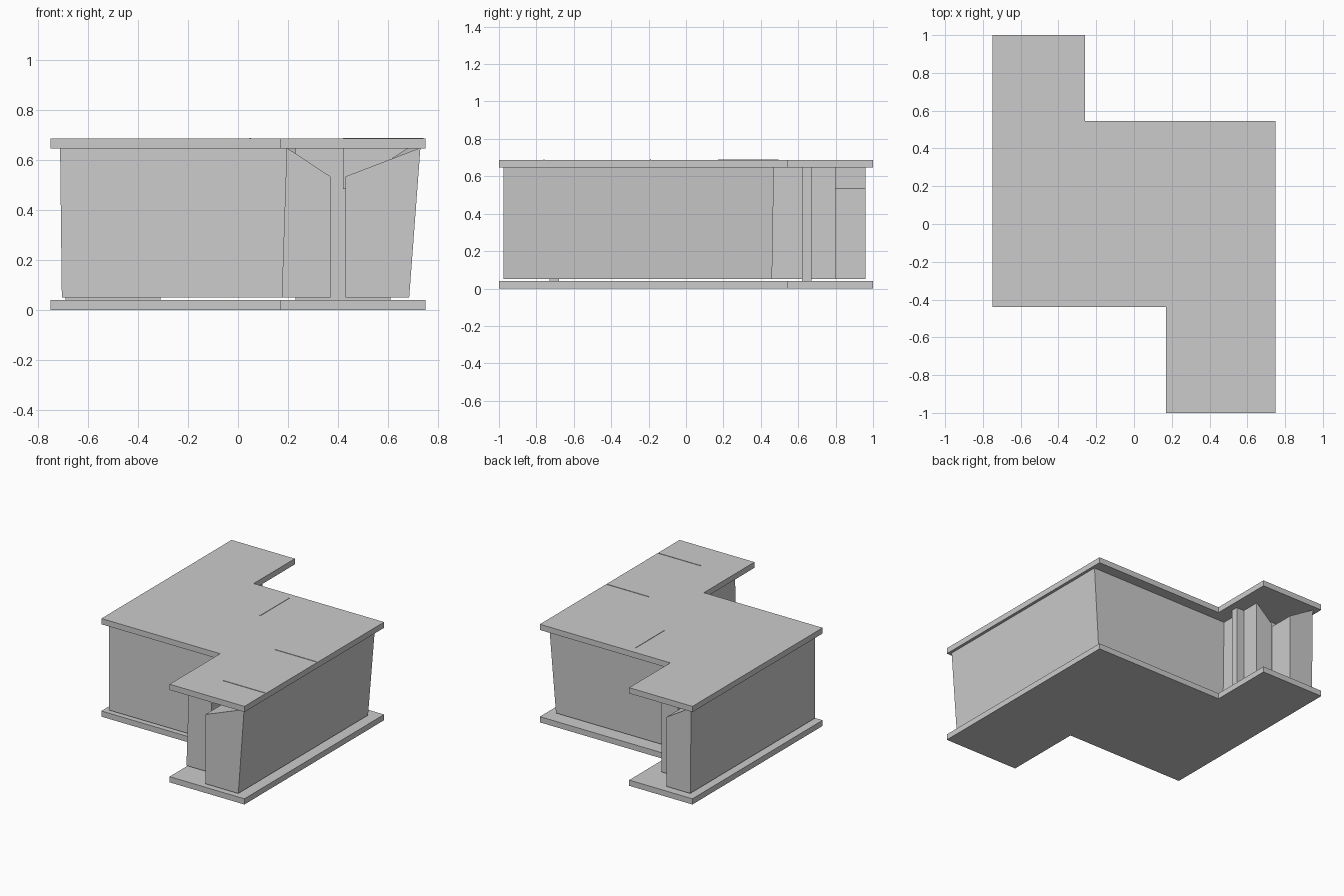
import bpy, bmesh

if "Cube" in bpy.data.objects:
    bpy.data.objects.remove(bpy.data.objects["Cube"])


def make_object(name, verts, faces):
    mesh = bpy.data.meshes.new(name)
    mesh.from_pydata(verts, [], faces)
    bm = bmesh.new()
    bm.from_mesh(mesh)
    bmesh.ops.recalc_face_normals(bm, faces=bm.faces)
    bm.to_mesh(mesh)
    bm.free()
    obj = bpy.data.objects.new(name, mesh)
    bpy.context.collection.objects.link(obj)
    return obj


def prism(name, loop, offset):
    """Closed 3D loop swept along an offset vector."""
    n = len(loop)
    far = [tuple(a + b for a, b in zip(p, offset)) for p in loop]
    faces = [tuple(range(n)), tuple(range(n, 2 * n))]
    faces += [(i, (i + 1) % n, (i + 1) % n + n, i + n) for i in range(n)]
    return make_object(name, loop + far, faces)


def wall(name, outer_low, outer_top, inner):
    """Thick wall with a leaning outside and a shoulder sloping inwards."""
    verts = []
    for (bx, by), (tx, ty), (ix, iy) in zip(outer_low, outer_top, inner):
        verts += [(bx, by, .05), (tx, ty, .65), (ix, iy, .535), (ix, iy, .05)]
    n = len(inner)
    faces = [(0, 1, 2, 3), tuple(range(4 * n - 4, 4 * n))]
    for s in range(n - 1):
        for k in range(4):
            a, b = 4 * s + k, 4 * s + (k + 1) % 4
            faces.append((a, b, b + 4, a + 4))
    return make_object(name, verts, faces)


# Floor and ceiling slabs share the Z-shaped outline
outline = [(-.75, 1), (-.26, 1), (-.26, .545), (.75, .545),
           (.75, -1), (.17, -1), (.17, -.44), (-.75, -.44)]
for name, z in (("floor_slab", 0), ("ceiling_slab", .647)):
    prism(name, [(x, y, z) for x, y in outline], (0, 0, .04))

# The two winding walls of the corridor
wall("right_wall",
     [(.685, -.975), (.685, .46), (-.37, .46), (-.37, .8)],
     [(.73, -.975), (.73, .47), (-.37, .47), (-.37, .8)],
     [(.43, -.975), (.43, .18), (-.5, .18), (-.5, .8)])
wall("left_wall",
     [(.175, -.82), (.175, -.42), (-.705, -.42), (-.705, .96)],
     [(.195, -.82), (.195, -.41), (-.712, -.41), (-.712, .96)],
     [(.37, -.82), (.37, -.18), (-.52, -.18), (-.52, .96)])

# Door panels closing both ends
for name, x, y in (("front_door", .23, -.73), ("back_door", -.69, .62)):
    prism(name, [(x, y, .04), (x + .38, y, .04),
                 (x + .38, y, .65), (x, y, .65)], (0, .05, 0))

# Thin bracket plates over the sloping shoulder
profile = [(0, .485), (.01, .485), (.325, .69), (0, .69)]
for i, y in enumerate((-.76, -.19)):
    prism(f"side_bracket_{i + 1}",
          [(.42 + d, y - .003, z) for d, z in profile], (0, .006, 0))
prism("back_bracket", [(.047, .172 + d, z) for d, z in profile], (.006, 0, 0))
